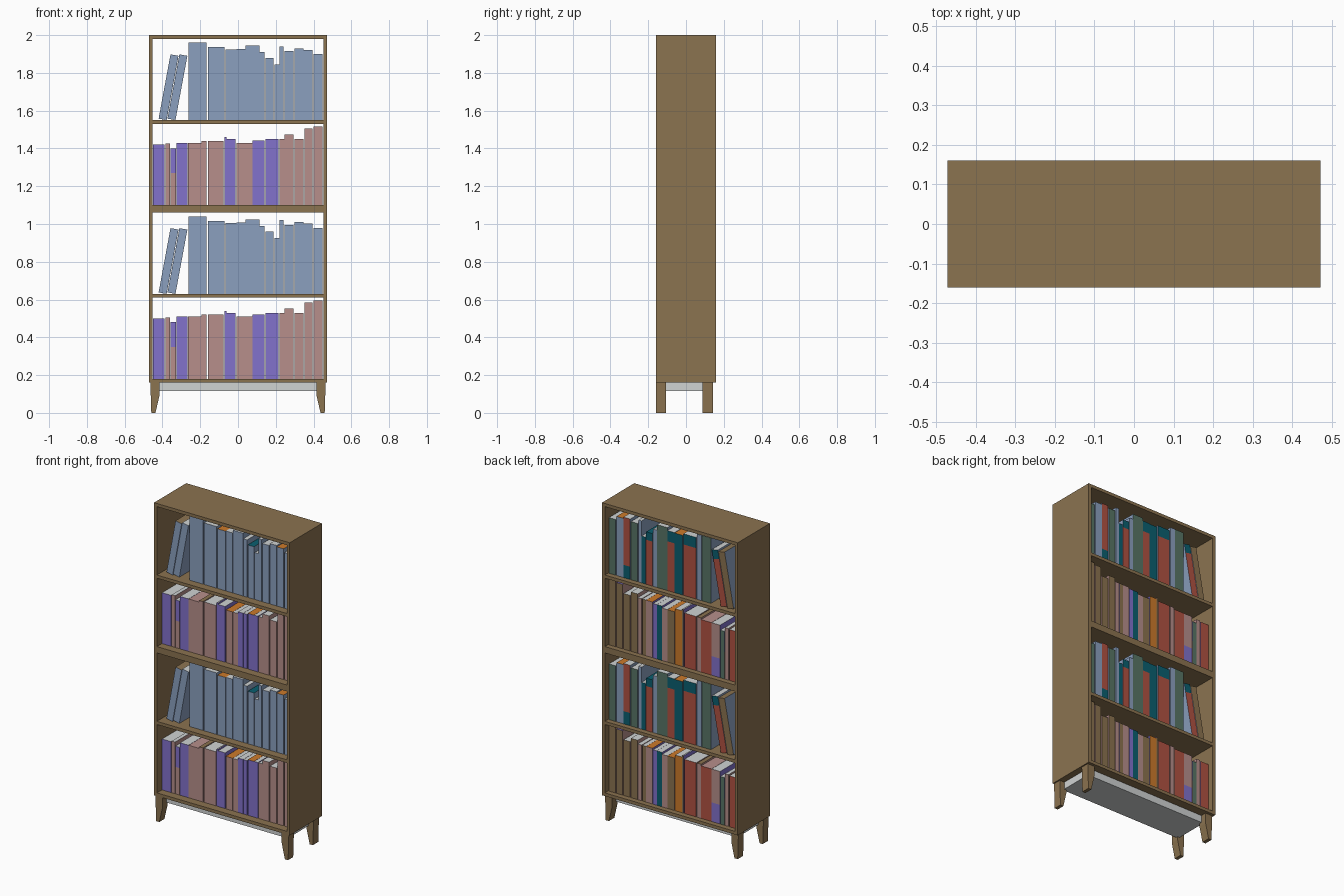
import bpy, bmesh
from mathutils import Matrix, Vector

if "Cube" in bpy.data.objects:
    bpy.data.objects.remove(bpy.data.objects["Cube"])


def lin(c):
    c /= 255
    return c / 12.92 if c <= 0.04045 else ((c + 0.055) / 1.055) ** 2.4


# Flat colours (sRGB bytes turned linear)
COLOURS = {
    "wood brown": (139, 115, 80), "slate blue": (139, 160, 191),
    "violet": (130, 114, 204), "dusty pink": (183, 143, 139),
    "pale grey": (208, 211, 211), "brick red": (176, 82, 66),
    "deep teal": (10, 95, 112), "moss green": (88, 117, 102),
    "orange": (205, 122, 42),
}
MATS = {}
for name, rgb in COLOURS.items():
    MATS[name] = bpy.data.materials.new(name)
    MATS[name].diffuse_color = (*[lin(c) for c in rgb], 1)
KEYS = list(COLOURS)
W, B, V, P, G, R, T, M, O = range(9)


def make(name, bm, mats):
    bmesh.ops.recalc_face_normals(bm, faces=bm.faces)
    me = bpy.data.meshes.new(name)
    bm.to_mesh(me)
    bm.free()
    for m in mats:
        me.materials.append(MATS[m])
    ob = bpy.data.objects.new(name, me)
    bpy.context.collection.objects.link(ob)
    return ob


def box(name, x0, x1, y0, y1, z0, z1, mat):
    bm = bmesh.new()
    bmesh.ops.create_cube(bm, size=1)
    for v in bm.verts:
        v.co = Vector(((x0 + x1) / 2 + v.co.x * (x1 - x0),
                       (y0 + y1) / 2 + v.co.y * (y1 - y0),
                       (z0 + z1) / 2 + v.co.z * (z1 - z0)))
    return make(name, bm, [mat])


def add_book(bm, x0, x1, h, front, back, top=G, split=None, band=None,
             fsplit=None, fband=None, lean=0.0, y0=-0.11, y1=0.127):
    """Book block; above `split` the back is `band`, below `fsplit` the front is `fband`."""
    b = bmesh.new()
    bmesh.ops.create_cube(b, size=1)
    for v in b.verts:
        v.co = Vector((x0 + (v.co.x + .5) * (x1 - x0),
                       y0 + (v.co.y + .5) * (y1 - y0), (v.co.z + .5) * h))
    for z in (split, fsplit):
        if z:
            bmesh.ops.bisect_plane(b, geom=b.verts[:] + b.edges[:] + b.faces[:],
                                   plane_co=(0, 0, z), plane_no=(0, 0, 1))
    b.normal_update()
    for f in b.faces:
        z = f.calc_center_median().z
        if f.normal.z > .5:
            f.material_index = top
        elif f.normal.y > .5:
            f.material_index = band if split and z > split else back
        else:
            f.material_index = fband if fsplit and z < fsplit else front
    if lean:
        # pivot on the lower right corner
        b.transform(Matrix.Translation((x1, 0, 0)) @ Matrix.Rotation(lean, 4, 'Y')
                    @ Matrix.Translation((-x1, 0, 0)))
    tmp = bpy.data.meshes.new("tmp")
    b.to_mesh(tmp)
    b.free()
    bm.from_mesh(tmp)
    bpy.data.meshes.remove(tmp)


# x0, x1, height, back colour, top colour, (split height, colour above it)
TALL = [
    (-.262, -.199, .41, M, G), (-.198, -.166, .41, B, G),
    (-.16, -.071, .387, R, G, .32, T), (-.066, -.009, .375, T, O),
    (-.008, .04, .377, R, G, .31, T), (.041, .113, .395, M, G),
    (.114, .14, .36, B, G), (.145, .188, .33, R, T, .28, T),
    (.193, .219, .295, T, G), (.22, .242, .39, B, G),
    (.247, .294, .366, M, G), (.299, .346, .38, T, G, .08, R),
    (.347, .394, .372, B, O), (.4, .447, .35, M, G),
]
# x0, x1, height, front colour, back colour, top colour
SHORT = [
    (-.451, -.39, .32, V, R, G), (-.384, -.36, .325, P, P, G),
    (-.358, -.329, .3, V, M, G), (-.326, -.268, .33, V, V, G),
    (-.266, -.194, .33, P, R, P), (-.193, -.166, .34, P, P, W),
    (-.16, -.077, .34, P, R, G), (-.071, -.062, .36, V, W, G),
    (-.061, -.013, .35, V, O, G), (-.008, .04, .33, P, W, O),
    (.041, .077, .33, P, P, G), (.078, .113, .342, V, T, G),
    (.114, .14, .342, V, V, G), (.145, .188, .35, V, P, O),
    (.189, .215, .35, V, W, G), (.22, .246, .35, P, P, G),
    (.247, .294, .373, P, W, G), (.299, .346, .35, P, W, G),
    (.352, .394, .405, P, W, V), (.4, .447, .415, P, W, G),
]

# Rows of books, each repeated in the lower and upper half
bm = bmesh.new()
add_book(bm, -.421, -.378, .346, B, W, W, lean=.183)
add_book(bm, -.374, -.331, .346, B, R, G, split=.29, band=T, lean=.183)
for x0, x1, h, back, top, *s in TALL:
    add_book(bm, x0, x1, h, B, back, top, *s)
tall = make("tall_books_lower", bm, KEYS)

bm = bmesh.new()
for i, (x0, x1, h, front, back, top) in enumerate(SHORT):
    extra = {}
    if i == 2:
        extra = dict(fsplit=.17, fband=P)
    elif i == 3:
        extra = dict(split=.12, band=P)
    add_book(bm, x0, x1, h, front, back, top, **extra)
short = make("short_books_lower", bm, KEYS)

for ob, z in ((tall, .63), (short, .18)):
    ob.location.z = z
    up = ob.copy()
    up.name = ob.name.replace("lower", "upper")
    up.location.z = z + .92
    bpy.context.collection.objects.link(up)

# Case: two stacked open halves
X, XI, Y = .472, .452, .16
for tag, z in (("lower", .16), ("upper", 1.08)):
    for side, s in (("left", -1), ("right", 1)):
        a, b = sorted((s * XI, s * X))
        box(f"{tag}_{side}_side", a, b, -Y, Y, z, z + .92, "wood brown")
    for part, z0 in (("bottom", 0), ("shelf", .45), ("top", .9)):
        box(f"{tag}_{part}_board", -XI, XI, -Y, Y, z + z0, z + z0 + .02, "wood brown")

# Pale base under the case
box("base_plinth", -.43, .43, -.12, .105, .115, .16, "pale grey")

# Tapered legs from one mirrored profile
PROFILE = [(.464, .16), (.415, .16), (.415, .095), (.437, 0), (.459, 0)]
for row, y0, y1 in (("front", -.158, -.107), ("back", .088, .142)):
    for side, s in (("left", -1), ("right", 1)):
        bm = bmesh.new()
        f = bm.faces.new([bm.verts.new((s * x, y0, z)) for x, z in PROFILE])
        ext = bmesh.ops.extrude_face_region(bm, geom=[f])
        for v in ext["geom"]:
            if isinstance(v, bmesh.types.BMVert):
                v.co.y = y1
        if len(bm.faces) == 6:
            # close the front of the leg
            rim = [v for v in bm.verts if abs(v.co.y - y0) < 1e-6]
            bmesh.ops.contextual_create(bm, geom=rim)
        make(f"{row}_{side}_leg", bm, ["wood brown"])

for m in bpy.data.materials:
    if m.users and not m.is_grease_pencil:
        m.use_nodes = True
        m.node_tree.nodes["Principled BSDF"].inputs["Base Color"].default_value = m.diffuse_color
